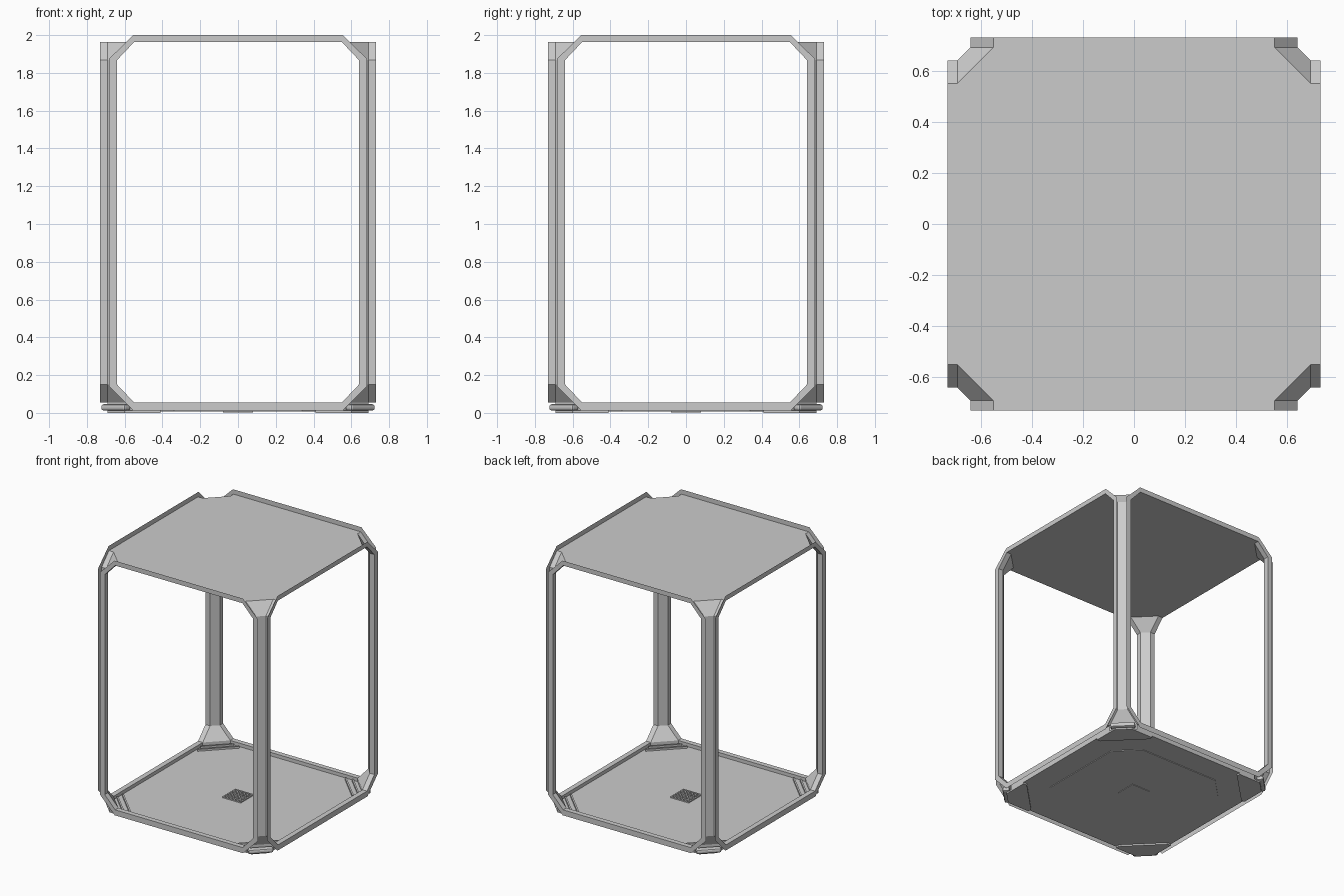
import bpy, bmesh
from math import pi
from mathutils import Matrix

if "Cube" in bpy.data.objects:
    bpy.data.objects.remove(bpy.data.objects["Cube"])

IN, OUT = 0.69, 0.73          # inner and outer planes of the side frames
Z0, Z1 = 0.055, 1.963         # bottom and top of the openings


def add_mesh(name, build, turn=0):
    bm = bmesh.new()
    build(bm)
    bm.normal_update()
    if turn:
        bmesh.ops.rotate(bm, verts=bm.verts, cent=(0, 0, 0),
                         matrix=Matrix.Rotation(turn * pi / 2, 3, 'Z'))
    me = bpy.data.meshes.new(name)
    bm.to_mesh(me)
    bm.free()
    ob = bpy.data.objects.new(name, me)
    bpy.context.collection.objects.link(ob)
    return ob


def octagon(w, c, lo, hi, zlo, zhi):
    """Chamfered rectangle: half width w, flat half width c, z limits."""
    return [(c, lo), (w, zlo), (w, zhi), (c, hi),
            (-c, hi), (-w, zhi), (-w, zlo), (-c, lo)]


def bridge(bm, a, b, closed=True):
    n = len(a)
    for i in range(n if closed else n - 1):
        j = (i + 1) % n
        bm.faces.new((a[i], a[j], b[j], b[i]))


def side_frame(bm):
    # folded sheet: flange around the opening plus an outward rim
    inner = octagon(0.64, 0.55, Z0, Z1, 0.15, 1.868)
    outer = octagon(0.682, 0.555, 0.012, 2.0, 0.14, 1.875)
    a = [bm.verts.new((x, -IN, z)) for x, z in inner]
    b = [bm.verts.new((x, -OUT, z)) for x, z in inner]
    c = [bm.verts.new((x, -OUT, z)) for x, z in outer]
    bridge(bm, a, b)
    bridge(bm, b, c)


def corner_post(bm):
    # diagonal face of the post, flaring at both ends
    rows = [(0.55, Z0), (0.64, 0.15), (0.64, 1.868), (0.55, Z1)]
    bridge(bm, [bm.verts.new((t, -IN, z)) for t, z in rows],
           [bm.verts.new((IN, -t, z)) for t, z in rows], False)


def plate(pts, lo, hi=None):
    def build(bm):
        f = bm.faces.new([bm.verts.new((x, y, lo)) for x, y in pts])
        if hi is not None:
            r = bmesh.ops.extrude_face_region(bm, geom=[f])
            vs = [g for g in r['geom'] if isinstance(g, bmesh.types.BMVert)]
            bmesh.ops.translate(bm, verts=vs, vec=(0, 0, hi - lo))
            bmesh.ops.recalc_face_normals(bm, faces=bm.faces)
    return build


def flat_oct(w, c):
    return octagon(w, c, -w, w, -c, c)


def diagonal_bar(d, half, width, lo, hi):
    """Bar across the front right corner, d = distance along the diagonal."""
    def build(bm):
        m = (Matrix.Rotation(-pi / 4, 4, 'Z') @
             Matrix.Translation((d, 0, (lo + hi) / 2)) @
             Matrix.Diagonal((width, 2 * half, hi - lo, 1)))
        bmesh.ops.create_cube(bm, size=1, matrix=m)
    return build


sides = ("front", "right", "back", "left")
corners = ("front_right", "back_right", "back_left", "front_left")
for i in range(4):
    add_mesh(sides[i] + "_frame", side_frame, i)
    add_mesh(corners[i] + "_post", corner_post, i)
    # foot bracket and raised ribs under each corner
    add_mesh(corners[i] + "_foot",
             plate([(0.41, -0.69), (0.60, -0.69), (0.69, -0.60), (0.69, -0.41),
                    (0.66, -0.41), (0.41, -0.66)], 0.0, 0.012), i)
    bar = add_mesh(corners[i] + "_foot_bar",
                   diagonal_bar(0.915, 0.09, 0.05, 0.012, 0.046), i)
    bev = bar.modifiers.new("round", 'BEVEL')
    bev.width, bev.segments = 0.012, 2
    for k, d in enumerate((0.80, 0.845)):
        add_mesh(f"{corners[i]}_rib_{k}",
                 diagonal_bar(d, 0.15 - 0.03 * k, 0.012, 0.028, 0.042), i)

# roof panel
add_mesh("roof_panel", plate(flat_oct(IN, 0.55), Z1))


# floor pan with upright lip
def floor_lip(bm):
    ring = flat_oct(IN, 0.55)
    bridge(bm, [bm.verts.new((x, y, 0.012)) for x, y in ring],
           [bm.verts.new((x, y, Z0)) for x, y in ring])


add_mesh("floor_lip", floor_lip)
add_mesh("floor_pan", plate(flat_oct(IN, 0.55), 0.012, 0.028))
add_mesh("underside_pad", plate(flat_oct(0.5, 0.34), 0.007, 0.012))


# drain grate in the middle of the floor
def grate(bm):
    for i in range(6):
        p = -0.075 + 0.03 * i
        for pos, size in (((p, 0), (0.01, 0.16)), ((0, p), (0.16, 0.01))):
            m = (Matrix.Translation((pos[0], pos[1], 0.032)) @
                 Matrix.Diagonal((size[0], size[1], 0.01, 1)))
            bmesh.ops.create_cube(bm, size=1, matrix=m)


add_mesh("drain_grate", grate)
add_mesh("drain_cover", plate([(-.08, -.08), (.08, -.08), (.08, .08), (-.08, .08)],
                              0.003, 0.007))
